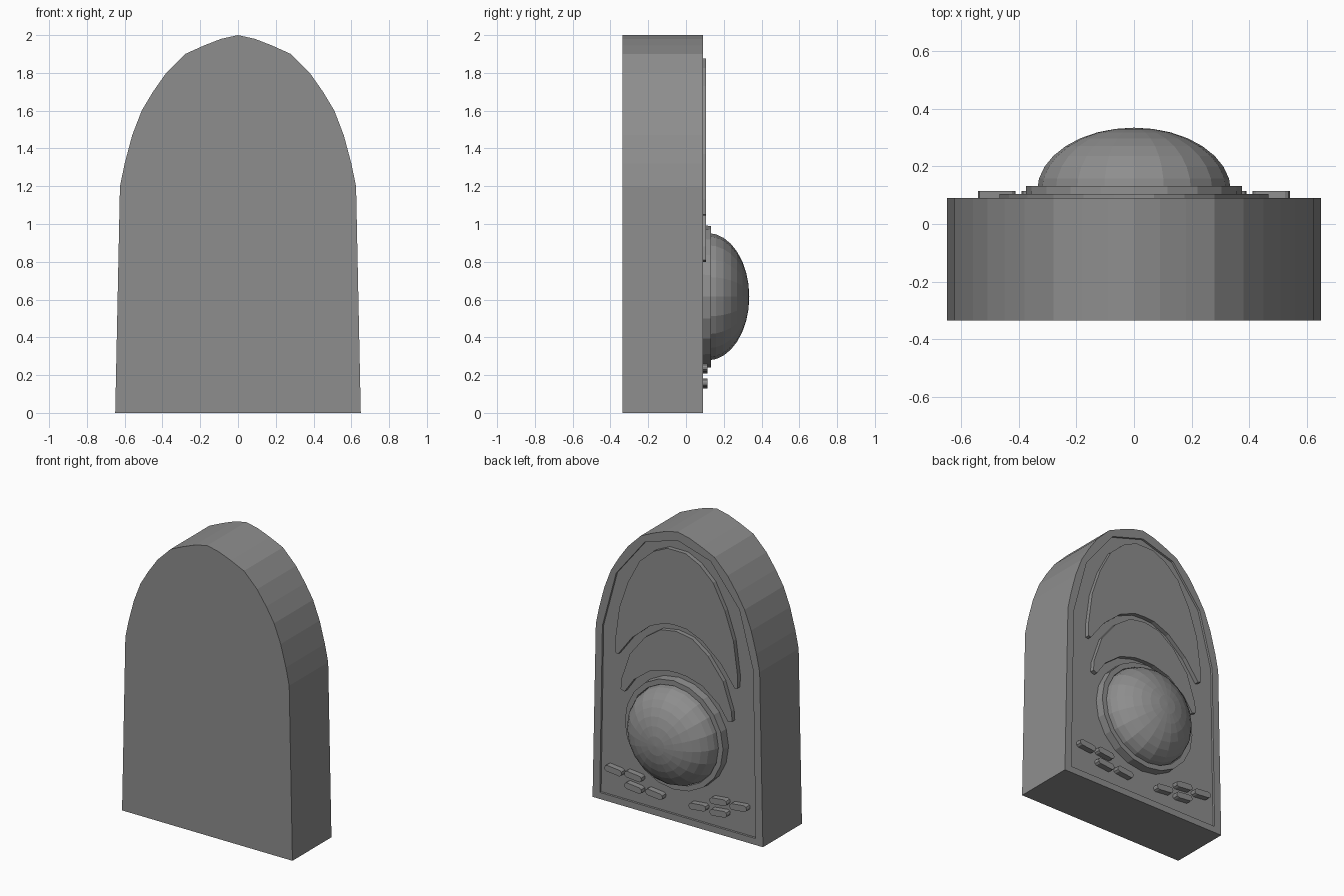
import bpy, bmesh, math

if "Cube" in bpy.data.objects:
    bpy.data.objects.remove(bpy.data.objects["Cube"])

BACK, FLOOR = 0.09, 0.075   # rim plane and recessed panel plane
stone = bpy.data.materials.new("dark_grey")
stone.diffuse_color = (0.27, 0.27, 0.27, 1)
stone.use_nodes = True
stone.node_tree.nodes["Principled BSDF"].inputs["Base Color"].default_value = stone.diffuse_color


def finish(name, bm):
    bmesh.ops.recalc_face_normals(bm, faces=bm.faces)
    me = bpy.data.meshes.new(name)
    bm.to_mesh(me)
    bm.free()
    me.materials.append(stone)
    ob = bpy.data.objects.new(name, me)
    bpy.context.collection.objects.link(ob)
    return ob


def prism(name, outline, y0, y1):
    """Extrude an x-z outline along y."""
    bm = bmesh.new()
    face = bm.faces.new([bm.verts.new((x, y0, z)) for x, z in outline])
    ext = bmesh.ops.extrude_face_region(bm, geom=[face])
    moved = [g for g in ext["geom"] if isinstance(g, bmesh.types.BMVert)]
    bmesh.ops.translate(bm, verts=moved, vec=(0, y1 - y0, 0))
    return finish(name, bm)


def mirrored(half):
    """Half curve ending on x = 0, continued to the other side."""
    return half + [(-x, z) for x, z in reversed(half[:-1])]


def lathe(name, profile, zc, n):
    """Spin a (radius, y) profile around the y axis; radius 0 is a pole."""
    bm = bmesh.new()
    rings = []
    for r, y in profile:
        count = n if r > 1e-6 else 1
        rings.append([bm.verts.new((r * math.cos(2 * math.pi * i / n), y,
                                    zc + r * math.sin(2 * math.pi * i / n)))
                      for i in range(count)])
    for a, b in zip(rings, rings[1:]):
        for i in range(n):
            j = (i + 1) % n
            quad = [a[i % len(a)], a[j % len(a)], b[j % len(b)], b[i % len(b)]]
            bm.faces.new(list(dict.fromkeys(quad)))
    bm.faces.new(rings[0])
    return finish(name, bm)


# Arched slab body
body = prism("body", mirrored([
    (0.65, 0), (0.625, 1.2), (0.6, 1.32), (0.56, 1.47), (0.51, 1.6), (0.45, 1.7),
    (0.38, 1.8), (0.28, 1.9), (0.18, 1.945), (0.09, 1.98), (0, 2.0)]), -0.335, BACK)

# Shallow recessed panel on the back
cutter = prism("panel_cutter", mirrored([
    (0.595, 0.045), (0.575, 1.2), (0.47, 1.59), (0.25, 1.865), (0, 1.94)]), FLOOR, 0.3)
cutter.hide_render = True
mod = body.modifiers.new("recess", "BOOLEAN")
mod.operation = "DIFFERENCE"
mod.solver = "EXACT"
mod.object = cutter
bpy.context.view_layer.objects.active = body
bpy.ops.object.modifier_apply(modifier=mod.name)
bpy.data.objects.remove(cutter)

# Upper raised plate with an arched lower edge
outer = mirrored([(0.465, 1.05), (0.468, 1.13), (0.435, 1.37), (0.37, 1.56),
                  (0.28, 1.73), (0.175, 1.825), (0.07, 1.875), (0, 1.875)])
inner = mirrored([(0.445, 1.045), (0.34, 1.185), (0.2, 1.305), (0.08, 1.355), (0, 1.36)])
prism("upper_plate", outer + inner[::-1], FLOOR - 0.01, 0.105)

# Crescent plate above the dome
outer = mirrored([(0.425, 0.81), (0.42, 0.88), (0.355, 1.07), (0.24, 1.215),
                  (0.12, 1.3), (0, 1.32)])
inner = mirrored([(0.395, 0.8), (0.325, 0.9), (0.2, 0.995), (0.08, 1.03), (0, 1.035)])
prism("crescent_plate", outer + inner[::-1], FLOOR - 0.01, 0.105)

# Dome and its collar ring
ZC = 0.615
lathe("dome_ring", [(0.378, 0.065), (0.375, 0.132), (0.34, 0.132),
                    (0.335, 0.11), (0, 0.11)], ZC, 20)
lathe("dome", [(0.337 * math.cos(t * math.pi / 16), 0.115 + 0.22 * math.sin(t * math.pi / 16))
               for t in range(8)] + [(0, 0.335)], ZC, 20)

# Rounded buttons, tilted with the outer end up, mirrored left and right
TILT = math.radians(6)
half = [(0.05, -0.021), (0.062, -0.013), (0.066, 0), (0.062, 0.013), (0.05, 0.021)]
shape = [(a * math.cos(TILT) - b * math.sin(TILT), a * math.sin(TILT) + b * math.cos(TILT))
         for a, b in half + [(-a, -b) for a, b in half]]
for side, label in ((-1, "left"), (1, "right")):
    for k, (x, z) in enumerate([(0.477, 0.235), (0.325, 0.235), (0.325, 0.155), (0.165, 0.155)]):
        prism(f"button_{label}_{k + 1}", [(side * (x + a), z + b) for a, b in shape],
              FLOOR - 0.01, 0.115)
